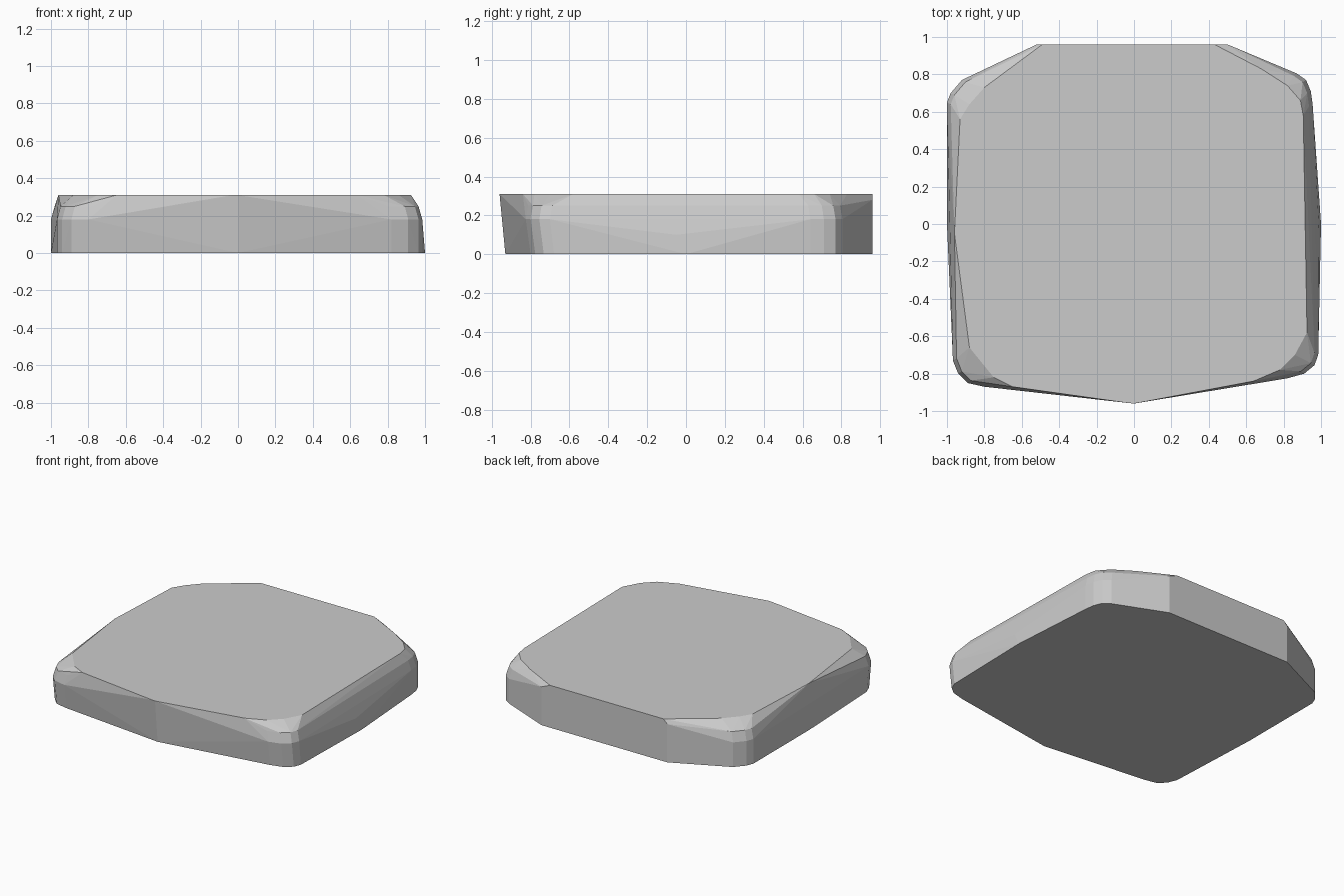
import bpy, bmesh

if "Cube" in bpy.data.objects:
    bpy.data.objects.remove(bpy.data.objects["Cube"])

# Corner arcs of the flat top: back right, front right, front left, back left
top_corners = [
    [(0.43, 0.96), (0.68, 0.83), (0.82, 0.74), (0.89, 0.66), (0.905, 0.58)],
    [(0.925, -0.58), (0.86, -0.70), (0.78, -0.78), (0.64, -0.84)],
    [(-0.65, -0.87), (-0.75, -0.82), (-0.88, -0.66)],
    [(-0.93, 0.56), (-0.88, 0.64), (-0.80, 0.73)],
]
# Corner arcs of the upright side wall
wall_corners = [
    [(0.87, 0.805), (0.92, 0.77), (0.945, 0.71), (0.955, 0.64)],
    [(0.985, -0.70), (0.965, -0.755), (0.91, -0.80), (0.82, -0.825)],
    [(-0.80, -0.87), (-0.89, -0.85), (-0.94, -0.80), (-0.968, -0.73)],
    [(-1.0, 0.65), (-0.98, 0.70), (-0.92, 0.77)],
]

HEIGHT = 0.31
points = []
for arc in top_corners:
    points += [(x, y, HEIGHT) for x, y in arc]
for i, arc in enumerate(wall_corners):
    for x, y in arc:
        points.append((x, y, 0.18))
        points.append((x, y * (0.97 if i in (1, 2) else 1.0), 0.0))
    # Softened shoulder just above the wall
    for x, y in arc:
        points.append((x * 0.98, y * 0.985, 0.25))

# Straight back face
points += [(-0.49, 0.96, HEIGHT), (-0.52, 0.96, 0.28), (0.50, 0.96, 0.28),
           (-0.52, 0.96, 0.0), (0.50, 0.96, 0.0)]
# Bowed front and sides
points += [(0.0, -0.96, HEIGHT), (0.0, -0.93, 0.0), (-0.03, -0.957, HEIGHT),
           (1.0, 0.0, 0.0), (0.99, -0.05, 0.10),
           (-0.96, -0.05, HEIGHT), (-1.0, 0.0, 0.0)]

# Faceted slab: hull over the outline points
bm = bmesh.new()
for p in points:
    bm.verts.new(p)
result = bmesh.ops.convex_hull(bm, input=bm.verts[:])
loose = [v for v in bm.verts if not v.link_faces]
bmesh.ops.delete(bm, geom=loose, context='VERTS')
bmesh.ops.dissolve_limit(bm, angle_limit=0.01, verts=bm.verts[:], edges=bm.edges[:])
bmesh.ops.recalc_face_normals(bm, faces=bm.faces[:])

mesh = bpy.data.meshes.new("stone_slab")
bm.to_mesh(mesh)
bm.free()
slab = bpy.data.objects.new("stone_slab", mesh)
bpy.context.collection.objects.link(slab)
